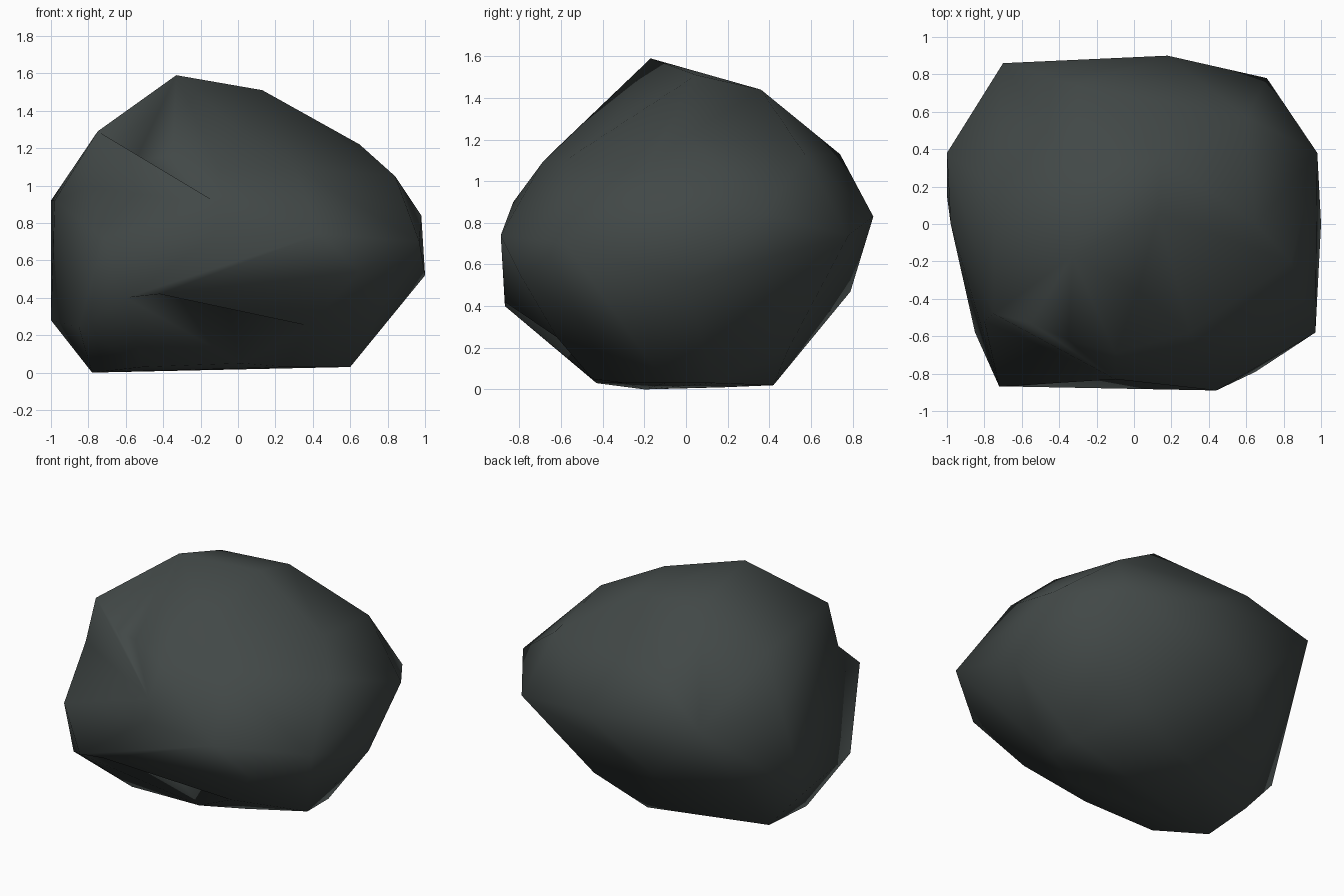
import bpy
import bmesh
from mathutils import Vector

default_cube = bpy.data.objects.get("Cube")
if default_cube:
    bpy.data.objects.remove(default_cube, do_unlink=True)

# Corner points of the boulder, from the base up to the peak
base_corners = [
    (-0.78, -0.2, 0), (-0.76, 0.18, 0.01), (-0.51, -0.43, 0.03),
    (0.02, -0.45, 0.05), (0.26, -0.29, 0.03), (0.6, -0.1, 0.03),
    (0.6, 0.13, 0.03), (0, 0.42, 0.02), (0.36, 0.49, 0.19),
]
lower_corners = [
    (-1, 0.15, 0.28), (-0.85, -0.58, 0.24), (-0.6, -0.87, 0.4),
    (1, 0, 0.52), (0.97, -0.58, 0.7), (-0.3, 0.79, 0.47),
    (-0.72, -0.87, 0.72), (-0.42, -0.87, 0.42), (0.65, -0.79, 0.54),
    (0.38, -0.62, 0.25),
]
middle_corners = [
    (0.44, -0.89, 0.74), (-0.7, 0.86, 0.9), (0.18, 0.9, 0.83),
    (0.71, 0.78, 0.74), (0.98, 0.38, 0.84), (-1, 0.38, 0.92),
    (-0.98, 0, 0.92), (-0.1, -0.83, 0.9),
]
upper_corners = [
    (0.84, -0.2, 1.05), (0.3, -0.58, 1.1), (-0.1, -0.69, 1.09),
    (-0.35, -0.62, 1.16), (-0.75, -0.48, 1.29), (0.6, 0.57, 1.13),
    (-0.3, 0.74, 1.13), (0.65, 0, 1.22), (-0.75, 0.2, 1.2),
]
peak_corners = [
    (-0.33, -0.17, 1.59), (0.13, 0.05, 1.51),
    (0.14, 0.36, 1.44), (-0.32, 0.27, 1.45),
]

# Shallow hollows: each pulls the middle of the nearest edge to this point
hollows = [
    (-0.8, -0.52, 0.99),
    (-0.13, -0.82, 0.73),
    (-0.08, -0.71, 0.45),
    (-0.55, -0.53, 1.13),
    (0.02, -0.36, 1.28),
]


def add_hollow(bm, point):
    """Split the edge nearest to a point and move its middle there."""
    target = Vector(point)

    def distance(edge):
        first, second = edge.verts
        return ((first.co + second.co) / 2 - target).length

    nearest = min(bm.edges, key=distance)
    ends = set(nearest.verts)
    result = bmesh.ops.subdivide_edges(bm, edges=[nearest], cuts=1)
    for item in result["geom_inner"]:
        if isinstance(item, bmesh.types.BMVert) and item not in ends:
            item.co = target
    bmesh.ops.triangulate(bm, faces=bm.faces[:])


def make_material(name, colour):
    material = bpy.data.materials.new(name)
    material.use_nodes = True
    material.diffuse_color = colour
    shader = material.node_tree.nodes["Principled BSDF"]
    shader.inputs["Base Color"].default_value = colour
    shader.inputs["Roughness"].default_value = 0.9
    return material


# Wrap the corners in a faceted skin
bm = bmesh.new()
for band in (base_corners, lower_corners, middle_corners,
             upper_corners, peak_corners):
    for corner in band:
        bm.verts.new(corner)
bmesh.ops.convex_hull(bm, input=bm.verts[:])
unused = [v for v in bm.verts if not v.link_faces]
bmesh.ops.delete(bm, geom=unused, context="VERTS")
for hollow in hollows:
    add_hollow(bm, hollow)
bmesh.ops.recalc_face_normals(bm, faces=bm.faces[:])

# Rock object with soft shading over the coarse facets
mesh = bpy.data.meshes.new("boulder")
bm.to_mesh(mesh)
bm.free()
mesh.materials.append(make_material("dark grey stone", (0.054, 0.065, 0.063, 1)))
for polygon in mesh.polygons:
    polygon.use_smooth = True
boulder = bpy.data.objects.new("boulder", mesh)
bpy.context.collection.objects.link(boulder)
